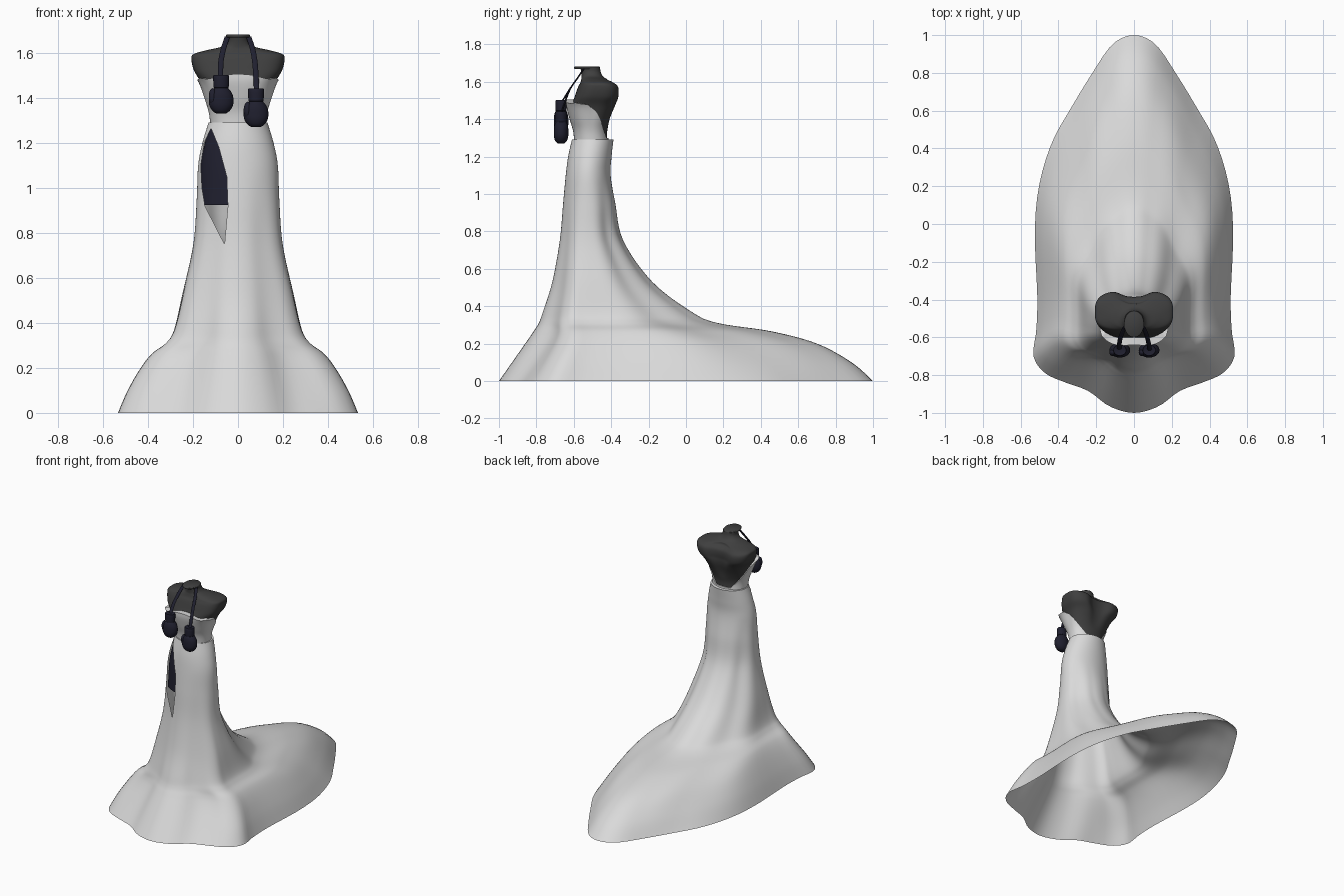
import bpy, bmesh
from math import sin, cos, pi, exp
from mathutils import Vector

cube = bpy.data.objects.get("Cube")
if cube:
    bpy.data.objects.remove(cube)


def material(name, color):
    m = bpy.data.materials.new(name)
    m.use_nodes = True
    m.diffuse_color = (*color, 1)
    m.node_tree.nodes["Principled BSDF"].inputs["Base Color"].default_value = (*color, 1)
    return m


FABRIC = material("pale_fabric", (0.7, 0.7, 0.7))
FORM = material("charcoal_form", (0.05, 0.05, 0.05))
NAVY = material("dark_navy", (0.014, 0.014, 0.028))
N = 96


def spline(a, b, c, d, f):
    return tuple(0.5 * (2*q + (r - p)*f + (2*p - 5*q + 4*r - s)*f*f + (3*q - p - 3*r + s)*f**3)
                 for p, q, r, s in zip(a, b, c, d))


def sample(rows, s, closed=False):
    """Smooth value of a table at fractional row s."""
    n = len(rows)
    i = int(s) if closed else min(int(s), n - 2)
    pick = (lambda k: rows[k % n]) if closed else (lambda k: rows[max(0, min(n - 1, k))])
    return spline(pick(i - 1), pick(i), pick(i + 1), pick(i + 2), s - i)


def finish(name, bm, mat, angle=0.9):
    bmesh.ops.recalc_face_normals(bm, faces=bm.faces)
    me = bpy.data.meshes.new(name)
    bm.to_mesh(me)
    bm.free()
    me.materials.append(mat)
    ob = bpy.data.objects.new(name, me)
    bpy.context.collection.objects.link(ob)
    bpy.ops.object.select_all(action='DESELECT')
    ob.select_set(True)
    bpy.context.view_layer.objects.active = ob
    bpy.ops.object.shade_smooth_by_angle(angle=angle)


def loft(rings, caps=False):
    bm = bmesh.new()
    vs = [[bm.verts.new(p) for p in r] for r in rings]
    for a, b in zip(vs, vs[1:]):
        for i in range(len(a)):
            j = (i + 1) % len(a)
            bm.faces.new((a[i], a[j], b[j], b[i]))
    if caps:
        bm.faces.new(vs[0])
        bm.faces.new(vs[-1])
    return bm


ANGLES = [2 * pi * i / N for i in range(N)]

# Skirt: hem outline (front to back, one side) and levels (z, front, back, half width, hem blend)
half = [(0, -1), (.13, -.965), (.24, -.885), (.36, -.84), (.47, -.79), (.532, -.7), (.517, -.56),
        (.512, -.38), (.525, -.05), (.503, .2), (.435, .43), (.33, .62), (.22, .8), (.113, .952), (0, 1)]
hem = half + [(-x, y) for x, y in half[-2:0:-1]]
levels = [(1.29, -.61, -.388, .131, 0), (1.2, -.63, -.398, .158, 0), (1.1, -.643, -.403, .177, 0),
          (.95, -.657, -.378, .184, .08), (.75, -.675, -.335, .2, .22), (.53, -.715, -.18, .25, .45),
          (.37, -.765, .03, .288, .65), (.31, -.787, .17, .325, .75), (.265, -.815, .46, .383, .86),
          (.2, -.86, .7, .432, .94), (.1, -.93, .885, .487, 1), (0, -1, 1, .53, 1)]


def skirt_ring(s, scale=1):
    z, yf, yb, w, k = sample(levels, s)
    ring = []
    for t in ANGLES:
        hx, hy = sample(hem, t / (2 * pi) * len(hem), True)
        x = (1 - k) * sin(t) + k * hx / .53
        y = (1 - k) * -cos(t) + k * hy
        # soft draped grooves: front folds, column to train, and along the train
        u = min(t, 2 * pi - t)
        env = max(0, min(1, (1.1 - z) * 3, z * 4))
        dip = lambda at, width: exp(-((u - at) / width) ** 2)
        fold = 1 - env * (.1 * dip(2.25, .26) + .035 * dip(.6, .25) + .025 * dip(2.85, .13))
        ring.append(Vector((x * w * fold * scale, (yf + yb) / 2 + y * (yb - yf) / 2 * fold * scale, max(z, 0))))
    return ring


STEPS = 6
bm = loft([skirt_ring(i / STEPS) for i in range((len(levels) - 1) * STEPS + 1)])

# Slit: cut the convex opening outline into the front, then remove what lies inside
slit = [(-.12, 1.265), (-.085, 1.18), (-.05, 1.05), (-.045, .92), (-.06, .75),
        (-.147, .92), (-.16, 1), (-.165, 1.1), (-.15, 1.2)]
edges = []
for (x0, z0), (x1, z1) in zip(slit, slit[1:] + slit[:1]):
    edges.append((Vector((x0, 0, z0)), Vector((z1 - z0, 0, x0 - x1))))
for co, no in edges:
    region = [f for f in bm.faces if f.calc_center_median().y < -.52
              and -.22 < f.calc_center_median().x < .02 and .7 < f.calc_center_median().z < 1.29]
    geom = region + list({e for f in region for e in f.edges}) + list({v for f in region for v in f.verts})
    bmesh.ops.bisect_plane(bm, geom=geom, plane_co=co, plane_no=no, dist=1e-5)
inner = Vector((-.1, 0, 1.05))
inside = [f for f in bm.faces if f.calc_center_median().y < -.52 and
          all((f.calc_center_median() - co).dot(no) * (inner - co).dot(no) > 0 for co, no in edges)]
bmesh.ops.delete(bm, geom=inside, context='FACES')
finish("skirt", bm, FABRIC, 1.2)

# Waist ledge closing the top of the skirt
finish("waist_ledge", loft([skirt_ring(0), skirt_ring(0, .8)]), FABRIC)

# Dark thigh behind the slit
rings = []
for i in range(13):
    ring = skirt_ring(.2 + (3.15 - .2) * i / 12, .93)
    rings.append([Vector((min(p.x, -.004), p.y, p.z)) for p in ring])
finish("right_thigh", loft(rings, True), NAVY)

# Torso form: levels (z, front, back, half width)
torso = [(1.25, -.592, -.415, .114), (1.33, -.595, -.422, .123), (1.4, -.608, -.403, .143),
         (1.47, -.612, -.372, .166), (1.52, -.595, -.353, .195), (1.57, -.578, -.354, .207),
         (1.595, -.565, -.38, .197), (1.613, -.56, -.42, .135), (1.627, -.558, -.442, .075),
         (1.65, -.56, -.455, .052), (1.675, -.565, -.46, .05)]


def torso_point(s, t, grow=0):
    z, yf, yb, w = sample(torso, s)
    wide = max(0, min(1, (w - .13) * 16))
    power = .92 - .27 * wide
    sgn = lambda v: (abs(v) ** power) * (1 if v > 0 else -1)
    y = (yf + yb) / 2 - sgn(cos(t)) * ((yb - yf) / 2 + grow)
    y -= .035 * wide * exp(-((t - pi) / .25) ** 2)
    return Vector((sgn(sin(t)) * (w + grow), y, z))


finish("torso_form", loft([[torso_point(i / 5, t) for t in ANGLES] for i in range(51)], True), FORM)

# Neck cap
cap = [[Vector((.053 * r * sin(t), -.53 - .07 * r * cos(t), z)) for t in ANGLES]
       for r, z in ((.94, 1.668), (1, 1.672), (1, 1.678), (.95, 1.681))]
finish("neck_cap", loft(cap, True), FORM)


# Bodice: follows the torso, high in front and dropping to the waist at the back
def level_at(z):
    lo, hi = 0, len(torso) - 1
    for _ in range(30):
        mid = (lo + hi) / 2
        lo, hi = (mid, hi) if sample(torso, mid)[0] < z else (lo, mid)
    return lo


def bodice_top(t):
    u = min(t, 2 * pi - t) / pi
    return 1.5 - .025 * min(u * 2, 1) - .175 * max(0, min(1, (u - .45) / .4)) + .006 * cos(u * 18) * (u < .3)


tops = [level_at(bodice_top(t)) for t in ANGLES]
rows = [[torso_point(.3 + (top - .3) * i / 16, t, .006 + .035 * (i / 16) ** 2 * max(0, cos(t)))
         for t, top in zip(ANGLES, tops)] for i in range(17)]
rows.append([torso_point(top, t, -.004) for t, top in zip(ANGLES, tops)])
finish("bodice", loft(rows), FABRIC)


# Hanging gloves: cuff, fist and thumb; profile is (drop, half width, half depth)
def glove(side, x, y, top):
    profile = [(0, .03, .024), (.003, .035, .03), (.05, .034, .03), (.056, .031, .028), (.065, .039, .033),
               (.085, .051, .038), (.11, .055, .039), (.135, .052, .038), (.158, .038, .03), (.17, .02, .016)]
    rings = [[Vector((x + a * sin(t), y - b * cos(t), top - d)) for t in ANGLES[::4]]
             for d, a, b in (sample(profile, i / 3) for i in range(28))]
    finish(side + "_glove", loft(rings, True), NAVY)
    bm = bmesh.new()
    bmesh.ops.create_uvsphere(bm, u_segments=20, v_segments=12, radius=1)
    bmesh.ops.scale(bm, vec=(.018, .02, .038), verts=bm.verts)
    bmesh.ops.translate(bm, vec=(x - .037, y - .012, top - .095), verts=bm.verts)
    finish(side + "_glove_thumb", bm, NAVY)


# Flat cord from the neck to a glove
def cord(side, points):
    path = [sample(points, i / 6) for i in range((len(points) - 1) * 6 + 1)]
    rings = [[Vector((x + .012 * sin(t), y - .005 * cos(t), z)) for t in ANGLES[::8]] for x, y, z in path]
    finish(side + "_cord", loft(rings, True), NAVY)


glove("right", -.075, -.668, 1.5)
glove("left", .08, -.668, 1.44)
cord("right", [(-.047, -.545, 1.672), (-.064, -.58, 1.62), (-.076, -.622, 1.56), (-.078, -.665, 1.49)])
cord("left", [(.047, -.545, 1.672), (.064, -.58, 1.62), (.076, -.625, 1.55), (.083, -.668, 1.43)])
